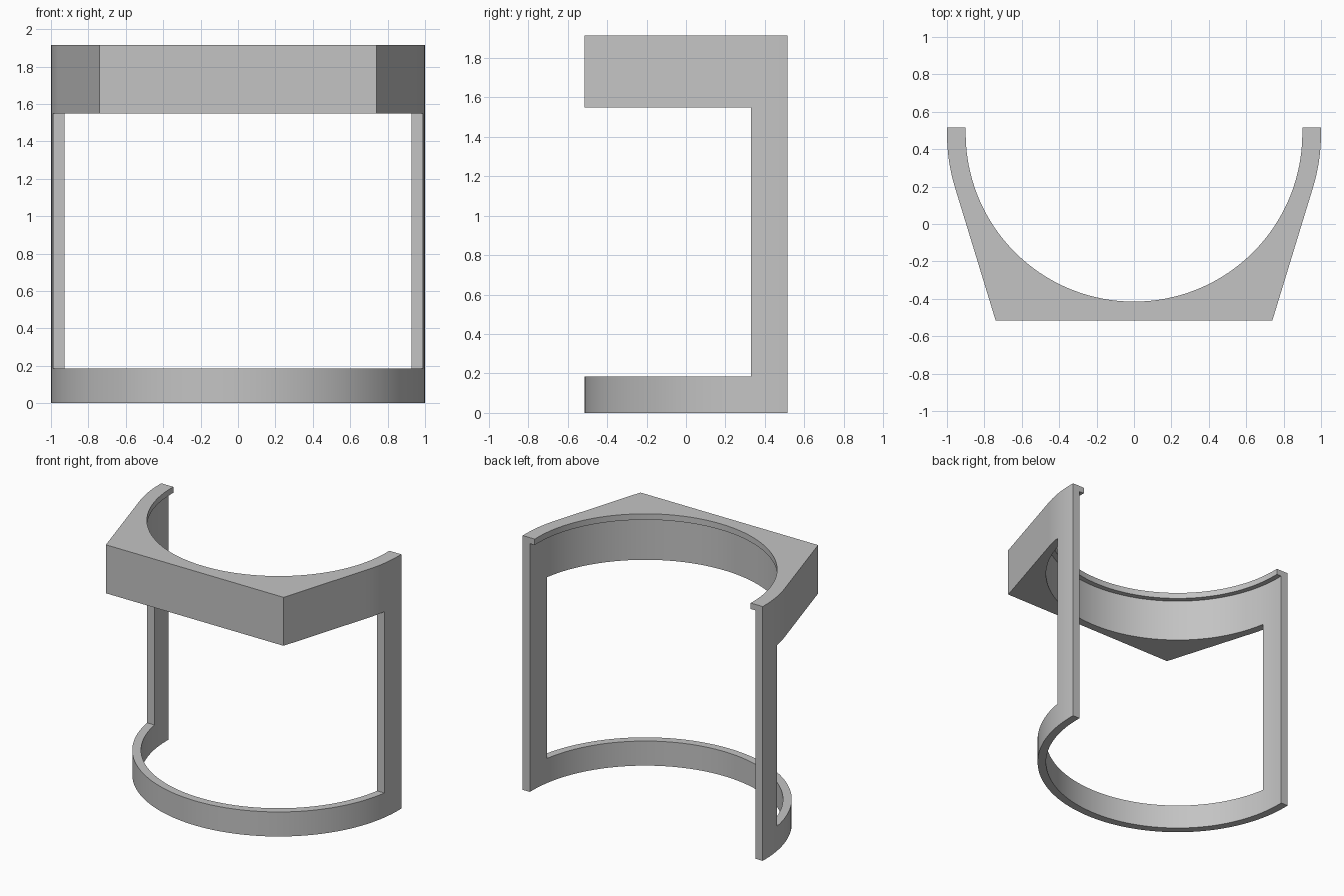
import bpy
import bmesh
from math import sin, cos, atan, acos, sqrt, pi, radians

cube = bpy.data.objects.get("Cube")
if cube:
    bpy.data.objects.remove(cube, do_unlink=True)

# Main dimensions
CENTRE_Y = 0.485            # centre of the half ring
LIP, INNER, OUTER = 0.90, 0.94, 1.0
CORNER_X = 0.74             # half width of the flat front of the upper band
POST_Y = -0.155             # front face of the posts, from the ring centre
END_Y = 0.03                # short straight run behind the ring centre
LEVELS = [0, 0.185, 1.55, 1.87, 1.915]

corner = atan(CORNER_X)
tangent = 2 * corner        # where the slanted cheek meets the ring
post = acos(-POST_Y)
END = pi


def steps(a, b, n):
    return [a + (b - a) * i / n for i in range(n)]


# Stations around the half ring, measured from the front and mirrored
half = (steps(0, corner, 16) + steps(corner, tangent, 16)
        + steps(tangent, post, 4) + steps(post, pi / 2, 4) + [pi / 2, END])
stations = [-a for a in reversed(half[1:])] + half


def point(angle, layer):
    """Plan position of a station on the lip, inner, outer or block line."""
    a = abs(angle)
    side = -1 if angle < 0 else 1
    r = (LIP, INNER, OUTER, OUTER)[layer]
    if a == END:
        x, y = r, END_Y
    elif abs(a - post) < 1e-6:
        x, y = sqrt(r * r - POST_Y ** 2), POST_Y
    else:
        if layer == 3 and a < tangent:
            r = 1 / cos(a) if a <= corner else 1 / cos(tangent - a)
        x, y = r * sin(a), -r * cos(a)
    return side * x, y + CENTRE_Y


def filled(s, layer, level):
    """Is this cell of the curved grid solid?"""
    if not (0 <= s < len(stations) - 1 and 0 <= layer < 3 and 0 <= level < 4):
        return False
    mid = abs(stations[s] + stations[s + 1]) / 2
    if layer == 0:                          # thin lip at the top
        return level == 3
    if layer == 2:                          # cornered block of the upper band
        return level >= 2 and mid < tangent
    return level != 1 or mid > post         # ring, posts and band


# Skin the solid cells, leaving out every wall between two of them
bm = bmesh.new()
verts = {}


def vert(s, layer, level):
    key = (s, layer, level)
    if key not in verts:
        verts[key] = bm.verts.new((*point(stations[s], layer), LEVELS[level]))
    return verts[key]


for s in range(len(stations) - 1):
    for layer in range(3):
        for level in range(4):
            if not filled(s, layer, level):
                continue
            cell = (s, layer, level)
            for axis in range(3):
                u, v = [k for k in range(3) if k != axis]
                for far in (0, 1):
                    beside = list(cell)
                    beside[axis] += 1 if far else -1
                    if filled(*beside):
                        continue
                    ring = []
                    for du, dv in ((0, 0), (1, 0), (1, 1), (0, 1)):
                        c = list(cell)
                        c[axis] += far
                        c[u] += du
                        c[v] += dv
                        ring.append(vert(*c))
                    # keep the winding outward on every side
                    if (far == 1) == (axis == 1):
                        ring.reverse()
                    if axis != 9:
                        ring.reverse()
                    bm.faces.new(ring)

bmesh.ops.remove_doubles(bm, verts=bm.verts[:], dist=0.0001)
bmesh.ops.recalc_face_normals(bm, faces=bm.faces[:])
mesh = bpy.data.meshes.new("half_ring_frame")
bm.to_mesh(mesh)
bm.free()

frame = bpy.data.objects.new("half_ring_frame", mesh)
bpy.context.collection.objects.link(frame)

# Plain grey
grey = bpy.data.materials.new("light_grey")
grey.use_nodes = True
colour = (0.55, 0.55, 0.55, 1)
grey.diffuse_color = colour
grey.node_tree.nodes["Principled BSDF"].inputs["Base Color"].default_value = colour
mesh.materials.append(grey)

# Smooth curves, sharp edges
bpy.ops.object.select_all(action="DESELECT")
frame.select_set(True)
bpy.context.view_layer.objects.active = frame
bpy.ops.object.shade_smooth_by_angle(angle=radians(30))
